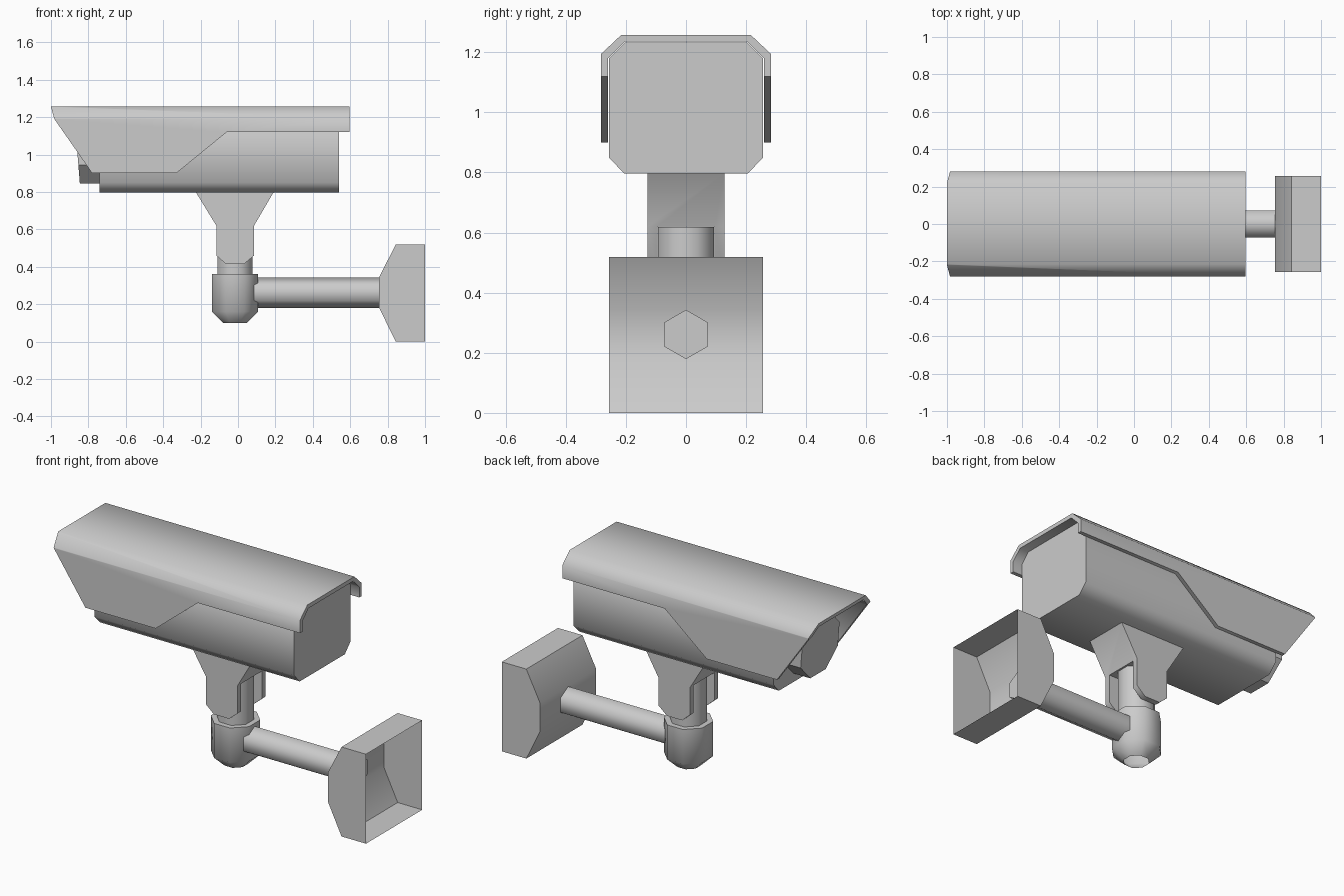
import bpy, bmesh, math
from mathutils import Vector, Matrix

cube = bpy.data.objects.get("Cube")
if cube:
    bpy.data.objects.remove(cube, do_unlink=True)

grey = bpy.data.materials.new("painted_grey")
grey.use_nodes = True
GREY = (0.6, 0.6, 0.6, 1)
grey.diffuse_color = GREY
grey.node_tree.nodes["Principled BSDF"].inputs["Base Color"].default_value = GREY


def add_object(name, bm, fix_normals=True):
    if fix_normals:
        bmesh.ops.recalc_face_normals(bm, faces=bm.faces)
    mesh = bpy.data.meshes.new(name)
    bm.to_mesh(mesh)
    bm.free()
    mesh.materials.append(grey)
    obj = bpy.data.objects.new(name, mesh)
    bpy.context.collection.objects.link(obj)
    return obj


def select(obj):
    bpy.ops.object.select_all(action='DESELECT')
    obj.select_set(True)
    bpy.context.view_layer.objects.active = obj


def smooth(obj, degrees=50):
    select(obj)
    bpy.ops.object.shade_smooth_by_angle(angle=math.radians(degrees))


def prism(name, points, axis, start, end):
    """Extrude a profile: (x, z) points along y, or (y, z) points along x."""
    bm = bmesh.new()
    place = (lambda p, d: (d, p[0], p[1])) if axis == 'X' else (lambda p, d: (p[0], d, p[1]))
    rings = [[bm.verts.new(place(p, d)) for p in points] for d in (start, end)]
    for ring in rings:
        bm.faces.new(ring)
    for i in range(len(points)):
        j = (i + 1) % len(points)
        bm.faces.new((rings[0][i], rings[0][j], rings[1][j], rings[1][i]))
    return add_object(name, bm)


def combine(obj, cutter, operation):
    mod = obj.modifiers.new("shape", 'BOOLEAN')
    mod.operation, mod.object, mod.solver = operation, cutter, 'EXACT'
    select(obj)
    bpy.ops.object.modifier_apply(modifier=mod.name)
    bpy.data.objects.remove(cutter, do_unlink=True)


def mirrored(half):
    """Close a (y, z) half profile across y = 0."""
    return half + [(-y, z) for y, z in reversed(half)]


def tube(name, sides, radius, depth, matrix, radius2=None):
    bm = bmesh.new()
    bmesh.ops.create_cone(bm, cap_ends=True, segments=sides, radius1=radius,
                          radius2=radius if radius2 is None else radius2,
                          depth=depth, matrix=matrix)
    return add_object(name, bm)


# camera housing
housing = prism("housing", mirrored([(0.206, 0.797), (0.257, 0.85), (0.257, 1.18), (0.204, 1.233)]),
                'X', -0.74, 0.54)
smooth(housing)

# sun hood: folded sheet trimmed to its side outline
outer = [(0.282, 0.8), (0.282, 1.195), (0.215, 1.258)]
inner = [(0.205, 1.235), (0.26, 1.18), (0.26, 0.8)]
hood = prism("sun_hood", mirrored(outer) + [(-y, z) for y, z in reversed(inner)] + inner,
             'X', -1.1, 0.7)
outline = prism("hood_outline", [(-1, 1.27), (-1, 1.255), (-0.982, 1.19), (-0.78, 0.9), (-0.33, 0.9),
                                 (-0.06, 1.12), (0.595, 1.12), (0.595, 1.27)], 'Y', -0.5, 0.5)
combine(hood, outline, 'INTERSECT')
smooth(hood)

# octagonal lens barrel with a slanted front
turn = Matrix.Rotation(math.pi / 2, 4, 'Y') @ Matrix.Rotation(math.pi / 8, 4, 'Z')
lens = tube("lens_barrel", 8, 0.184, 0.12, Matrix.Translation((-0.79, 0, 1.015)) @ turn)
for v in lens.data.vertices:
    if v.co.x < -0.8:
        v.co.x -= 0.08 * (v.co.z - 0.9)
smooth(lens, 30)

# forked bracket under the housing
fork = prism("fork_bracket", [(-0.225, 0.798), (0.19, 0.798), (0.086, 0.62), (0.086, 0.46), (0.033, 0.415),
                              (-0.065, 0.415), (-0.116, 0.46), (-0.116, 0.62)], 'Y', -0.128, 0.128)
slot = prism("fork_slot", [(-0.095, 0.3), (0.095, 0.3), (0.095, 0.62), (-0.095, 0.62)], 'X', -0.5, 0.5)
combine(fork, slot, 'DIFFERENCE')
smooth(fork)

# swivel post and its tapered cup
PIVOT = -0.016
flat = Matrix.Rotation(math.pi / 8, 4, 'Z')
post = tube("swivel_post", 8, 0.1, 0.32, Matrix.Translation((PIVOT, 0, 0.459)) @ flat)
smooth(post)

bm = bmesh.new()
bmesh.ops.create_circle(bm, cap_ends=True, segments=8, radius=0.068,
                        matrix=Matrix.Translation((PIVOT, 0, 0.1)) @ flat)
face = bm.faces[:][0]
for radius_scale, rise in ((1.95, 0.06), (1, 0.2)):
    face = bmesh.ops.extrude_discrete_faces(bm, faces=[face])["faces"][0]
    for v in face.verts:
        v.co.x = PIVOT + (v.co.x - PIVOT) * radius_scale
        v.co.y *= radius_scale
        v.co.z += rise
bmesh.ops.remove_doubles(bm, verts=bm.verts, dist=0.0001)
cup = add_object("swivel_cup", bm)
smooth(cup)

# hexagonal arm to the wall
arm = tube("wall_arm", 6, 0.082, 0.78, Matrix.Translation((0.39, 0, 0.261))
           @ Matrix.Rotation(math.pi / 2, 4, 'Y') @ Matrix.Rotation(math.pi / 2, 4, 'Z'))
smooth(arm, 65)

# wall mount: thin shell, open toward the wall
mount = prism("wall_mount", [(0.755, 0.345), (0.843, 0.518), (1, 0.518), (1, 0), (0.843, 0), (0.755, 0.18)],
              'Y', -0.257, 0.257)
bm = bmesh.new()
bm.from_mesh(mount.data)
back = [f for f in bm.faces if f.normal.x > 0.9]
bmesh.ops.delete(bm, geom=back, context='FACES_ONLY')
bm.to_mesh(mount.data)
bm.free()
smooth(mount)
